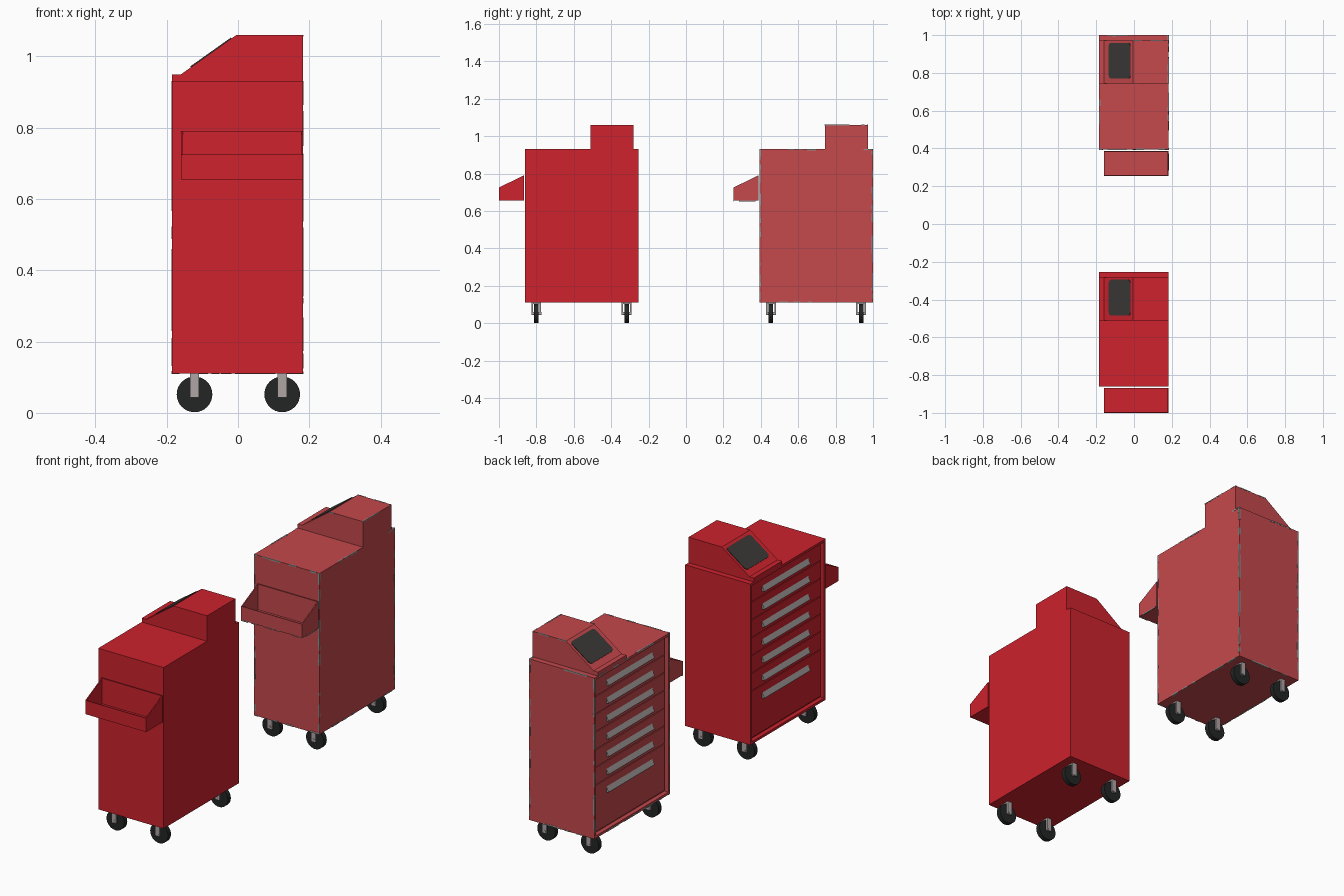
import bpy, bmesh, math, random
from mathutils import Vector

if "Cube" in bpy.data.objects:
    bpy.data.objects.remove(bpy.data.objects["Cube"])

random.seed(4)


def mat(name, r, g, b):
    m = bpy.data.materials.new(name)
    lin = [((c / 255 + 0.055) / 1.055) ** 2.4 for c in (r, g, b)]
    m.diffuse_color = (*lin, 1)
    m.use_nodes = True
    m.node_tree.nodes["Principled BSDF"].inputs["Base Color"].default_value = m.diffuse_color
    return m


RED = mat("red_paint", 205, 34, 45)
FADED = mat("faded_red_paint", 197, 72, 76)
WEAR = mat("bare_metal", 150, 150, 150)
STEEL = mat("steel", 176, 165, 165)
HANDLE = mat("handle_grey", 160, 153, 153)
SCREEN = mat("screen_dark", 60, 57, 56)
RUBBER = mat("rubber_black", 35, 37, 37)


def finish(name, bm, m):
    bmesh.ops.recalc_face_normals(bm, faces=bm.faces)
    me = bpy.data.meshes.new(name)
    bm.to_mesh(me)
    bm.free()
    me.materials.append(m)
    ob = bpy.data.objects.new(name, me)
    bpy.context.collection.objects.link(ob)
    return ob


def add_box(bm, lo, hi):
    vs = bmesh.ops.create_cube(bm, size=1)["verts"]
    for v in vs:
        v.co = Vector([lo[i] if v.co[i] < 0 else hi[i] for i in range(3)])


def box(name, lo, hi, m):
    bm = bmesh.new()
    add_box(bm, lo, hi)
    return finish(name, bm, m)


def prism(name, pts, axis, lo, hi, m):
    """Extrude a 2D profile along x (pts are y,z) or y (pts are x,z)."""
    bm = bmesh.new()
    at = (lambda p: (lo, p[0], p[1])) if axis == "x" else (lambda p: (p[0], lo, p[1]))
    f = bm.faces.new([bm.verts.new(at(p)) for p in pts])
    ext = bmesh.ops.extrude_face_region(bm, geom=[f])["geom"]
    d = (hi - lo, 0, 0) if axis == "x" else (0, hi - lo, 0)
    bmesh.ops.translate(bm, vec=d, verts=[e for e in ext if isinstance(e, bmesh.types.BMVert)])
    return finish(name, bm, m)


def cylinder(name, r, width, x, y, z, m):
    bpy.ops.mesh.primitive_cylinder_add(vertices=32, radius=r, depth=width,
                                        location=(x, y, z), rotation=(math.pi / 2, 0, 0))
    ob = bpy.context.object
    ob.name = name
    ob.data.materials.append(m)
    bpy.ops.object.shade_smooth_by_angle(angle=math.radians(35))
    return ob


X0, X1, Z0, Z1 = -0.185, 0.183, 0.11, 0.93
Y0, Y1 = -0.86, -0.254           # front cart; second cart is shifted by dy
RIM, DEEP = 0.018, 0.022


def caster(pre, x, y):
    cylinder(pre + "wheel", 0.05, 0.024, x, y, 0.052, RUBBER)
    cylinder(pre + "wheel_axle", 0.008, 0.054, x, y, 0.052, STEEL)
    for s in (-1, 1):
        yc = y + s * 0.022
        box(pre + "wheel_fork", (x - 0.013, yc - 0.004, 0.043), (x + 0.013, yc + 0.004, Z0), STEEL)
    box(pre + "wheel_mount", (x - 0.013, y - 0.026, 0.103), (x + 0.013, y + 0.026, Z0), STEEL)


def cart(pre, dy, paint):
    y0, y1 = Y0 + dy, Y1 + dy
    # cabinet with a recess on the drawer side
    bm = bmesh.new()
    add_box(bm, (X0, y0, Z0), (X1, y1, Z1))
    bmesh.ops.recalc_face_normals(bm, faces=bm.faces)
    side = min(bm.faces, key=lambda f: f.calc_center_median().x)
    bmesh.ops.inset_region(bm, faces=[side], thickness=RIM)
    ext = bmesh.ops.extrude_face_region(bm, geom=[side])["geom"]
    bmesh.ops.translate(bm, vec=(DEEP, 0, 0), verts=[e for e in ext if isinstance(e, bmesh.types.BMVert)])
    bmesh.ops.delete(bm, geom=[side], context='FACES_ONLY') if side.is_valid else None
    finish(pre + "cabinet", bm, paint)

    # drawers: six shallow, one deep, each with a slanted pull
    top = Z1 - RIM - 0.003
    for i in range(7):
        zt = top - i * 0.0905
        zb = zt - 0.0865 if i < 6 else Z0 + RIM + 0.003
        box(pre + "drawer", (X0 + 0.016, y0 + RIM + 0.003, zb), (X0 + DEEP + 0.002, y1 - RIM - 0.003, zt), paint)
        c, zh = (y0 + y1) / 2, zt - 0.034
        prism(pre + "drawer_handle",
              [(X0 + 0.018, zh), (X0 + 0.004, zh - 0.026), (X0 + 0.004, zh - 0.031), (X0 + 0.018, zh - 0.031)],
              "y", c - 0.185, c + 0.185, HANDLE)

    # console with sloped face and screen
    prism(pre + "console", [(X0, Z1), (X0, 0.95), (-0.16, 0.95), (-0.005, 1.06), (X1, 1.06), (X1, Z1)],
          "y", -0.51 + dy, -0.282 + dy, paint)
    bm = bmesh.new()
    add_box(bm, (-0.07, -0.095, -0.003), (0.07, 0.095, 0.003))
    bmesh.ops.bevel(bm, geom=[e for e in bm.edges if abs(e.verts[0].co.z - e.verts[1].co.z) > 0.004],
                    offset=0.016, segments=4, profile=0.5, affect='EDGES')
    scr = finish(pre + "screen", bm, SCREEN)
    scr.location = (-0.075, -0.39 + dy, 1.0103)
    scr.rotation_euler = (0, -math.atan2(0.11, 0.155), 0)

    # open front basket with sloped ends
    bx, f, b, t = -0.16, -1.0 + dy, -0.867 + dy, 0.005
    ends = [(f, 0.655), (f, 0.725), (b, 0.79), (b, 0.655)]
    prism(pre + "basket_end_left", ends, "x", bx, bx + t, paint)
    prism(pre + "basket_end_right", ends, "x", X1 - t, X1, paint)
    box(pre + "basket_floor", (bx + t, f, 0.655), (X1 - t, b, 0.66), paint)
    box(pre + "basket_front", (bx + t, f, 0.66), (X1 - t, f + t, 0.725), paint)
    box(pre + "basket_back", (bx + t, b - t, 0.66), (X1 - t, b, 0.79), paint)

    # casters
    for x in (-0.122, 0.124):
        for y in (-0.80, -0.318):
            caster(pre, x, y + dy)


def wear(name, edges, cover, size):
    """Thin irregular chips of bare metal along edges parallel to an axis."""
    bm = bmesh.new()
    for a, b in edges:
        a, b = Vector(a), Vector(b)
        ax = max(range(3), key=lambda i: abs(b[i] - a[i]))
        p, end = min(a[ax], b[ax]), max(a[ax], b[ax])
        while p < end:
            q = min(p + random.uniform(0.012, 0.05), end)
            if random.random() < cover:
                w = [random.uniform(0.4, 1) * size for _ in range(3)]
                lo, hi = a.copy(), a.copy()
                lo[ax], hi[ax] = p, q
                for i in range(3):
                    if i != ax:      # grow inwards, stand just proud outside
                        mid = (X0 + X1) / 2 if i == 0 else (Y0 + Y1) / 2 + SHIFT if i == 1 else 0.6
                        s = 1 if a[i] < mid else -1
                        e = (a[i] - s * 0.001, a[i] + s * w[i])
                        lo[i], hi[i] = min(e), max(e)
                add_box(bm, lo, hi)
            p = q
    finish(name, bm, WEAR)


cart("front_", 0, RED)
SHIFT = 1.254
cart("rear_", SHIFT, FADED)

# worn edges on the rear cart
ya, yb = Y0 + SHIFT, Y1 + SHIFT
body = []
for z in (Z0, Z1):
    body += [((X0, y, z), (X1, y, z)) for y in (ya, yb)]
    body += [((x, ya, z), (x, yb, z)) for x in (X0, X1)]
uprights = [((x, y, Z0), (x, y, Z1)) for x in (X0, X1) for y in (ya, yb)]
wear("rear_cabinet_edge_wear", body, 0.5, 0.007)
wear("rear_upright_wear", uprights, 0.7, 0.008)
ca, cb = -0.51 + SHIFT, -0.282 + SHIFT
wear("rear_console_wear", [((X1, ca, 1.06), (X1, cb, 1.06)), ((-0.005, ca, 1.06), (X1, ca, 1.06)),
                           ((-0.005, cb, 1.06), (X1, cb, 1.06))], 0.5, 0.005)
fb = -1.0 + SHIFT
wear("rear_basket_wear", [((-0.16, fb, 0.655), (X1, fb, 0.655)),
                          ((X1, fb, 0.655), (X1, fb + 0.13, 0.655))], 0.5, 0.005)
